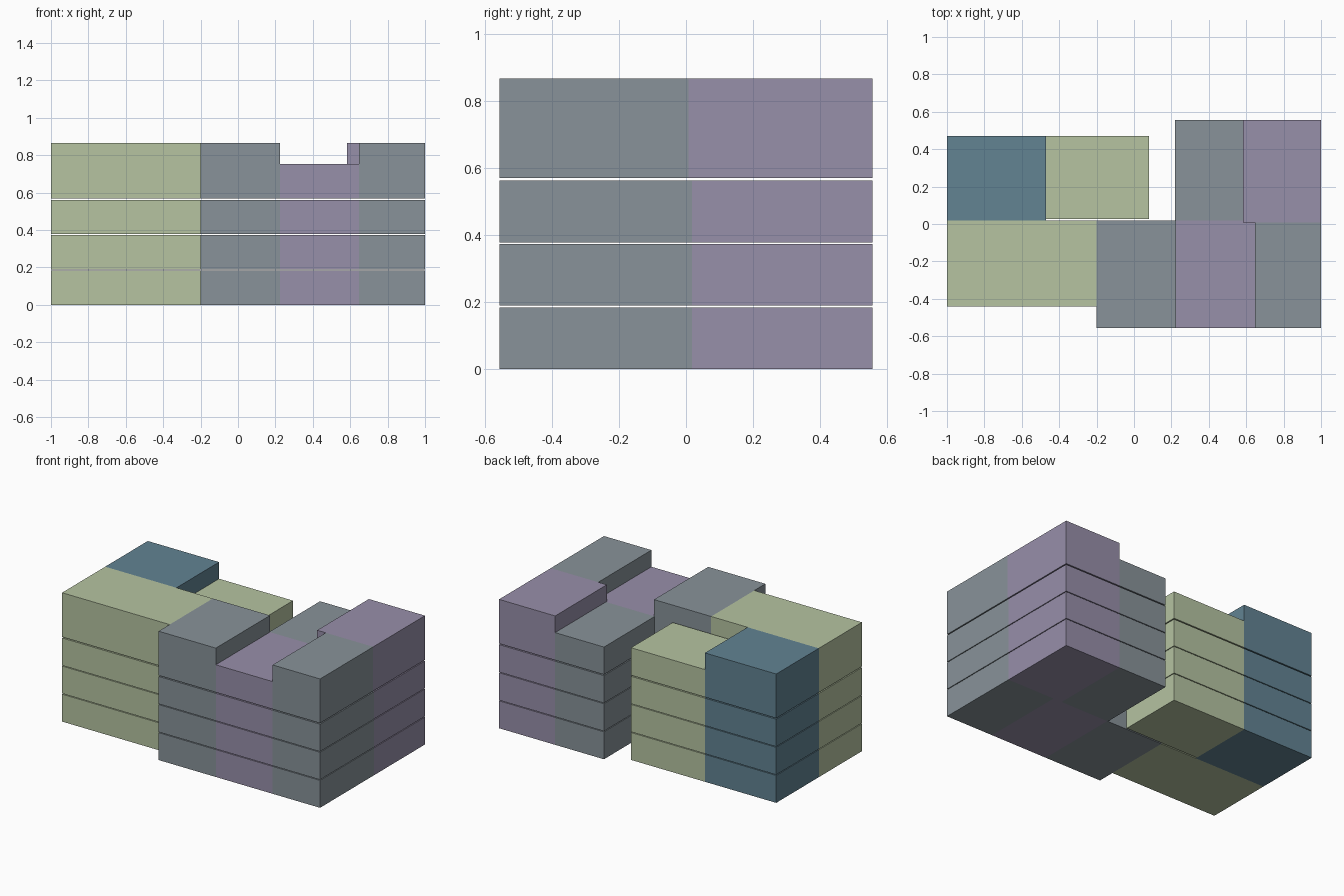
import bpy, bmesh

if "Cube" in bpy.data.objects:
    bpy.data.objects.remove(bpy.data.objects["Cube"])


def material(name, rgb):
    m = bpy.data.materials.new(name)
    m.diffuse_color = tuple((c / 255) ** 2.2 for c in rgb) + (1,)
    m.use_nodes = True
    m.node_tree.nodes["Principled BSDF"].inputs["Base Color"].default_value = m.diffuse_color
    return m


GREEN = material("green", (180, 194, 160))
TEAL = material("teal", (98, 130, 145))
GREY = material("grey", (135, 145, 152))
PURPLE = material("purple", (150, 142, 168))

PITCH, STOREY = 0.189, 0.184   # floor spacing leaves a thin shadow gap
HIGH, LOW = 0.866, 0.754       # two roof heights


def box(name, x0, x1, y0, y1, z0, z1, mat):
    bm = bmesh.new()
    bmesh.ops.create_cube(bm, size=1)
    for v in bm.verts:
        v.co = (x1 if v.co.x > 0 else x0,
                y1 if v.co.y > 0 else y0,
                z1 if v.co.z > 0 else z0)
    mesh = bpy.data.meshes.new(name)
    bm.to_mesh(mesh)
    bm.free()
    mesh.materials.append(mat)
    bpy.context.collection.objects.link(bpy.data.objects.new(name, mesh))


# Apartment units: name, x range, y range, roof height, colour
units = [
    ("west_back_unit", -1.0, -0.47, 0.018, 0.47, HIGH, TEAL),
    ("west_middle_unit", -0.47, 0.08, 0.027, 0.47, LOW, GREEN),
    ("west_front_unit", -1.0, -0.2, -0.44, 0.018, HIGH, GREEN),
    ("east_front_left_unit", -0.2, 0.225, -0.557, 0.018, HIGH, GREY),
    ("east_front_middle_unit", 0.225, 0.647, -0.557, 0.018, LOW, PURPLE),
    ("east_front_right_unit", 0.647, 1.0, -0.557, 0.018, HIGH, GREY),
    ("east_back_left_unit", 0.22, 0.583, 0.018, 0.557, LOW, GREY),
    ("east_back_right_unit", 0.583, 1.0, 0.018, 0.557, HIGH, PURPLE),
]

for name, x0, x1, y0, y1, top, mat in units:
    # Three regular storeys
    for i in range(3):
        box(f"{name}_floor_{i + 1}", x0, x1, y0, y1,
            i * PITCH, i * PITCH + STOREY, mat)
    # Top storey; the two tall east corner units meet slightly further forward
    if name == "east_front_right_unit":
        y1 = 0.008
    if name == "east_back_right_unit":
        y0 = 0.008
    box(f"{name}_top_floor", x0, x1, y0, y1, 3 * PITCH + 0.002, top, mat)
